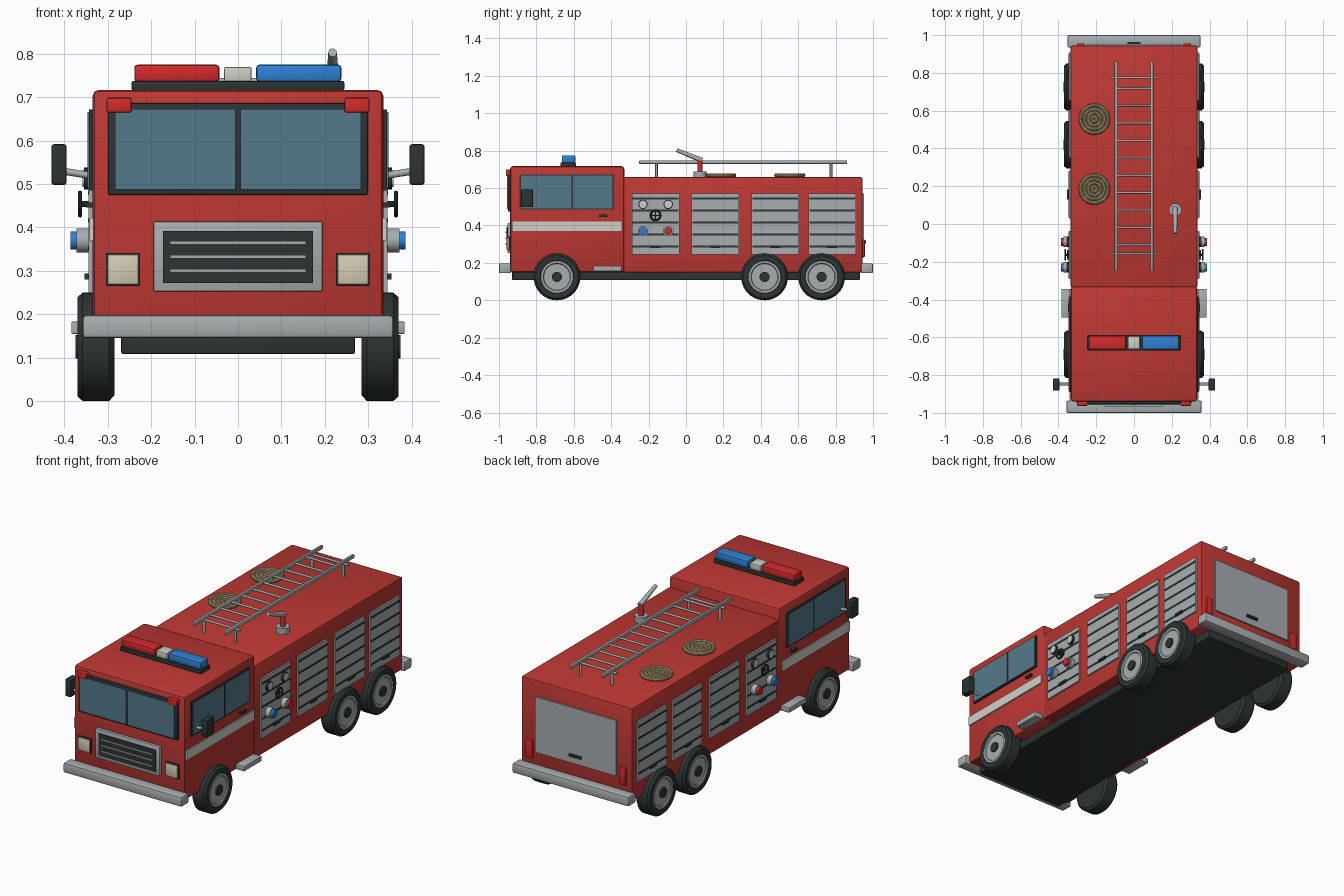
import bpy, bmesh, math
from mathutils import Vector

cube = bpy.data.objects.get("Cube")
if cube:
    bpy.data.objects.remove(cube, do_unlink=True)


def material(name, r, g, b):
    lin = [((c / 255 + 0.055) / 1.055) ** 2.4 for c in (r, g, b)] + [1]
    m = bpy.data.materials.new(name)
    m.use_nodes = True
    m.diffuse_color = lin
    node = next(n for n in m.node_tree.nodes if n.type == 'BSDF_PRINCIPLED')
    node.inputs["Base Color"].default_value = lin
    return m


RED = material("body red", 190, 56, 51)
LAMP = material("lamp red", 212, 42, 44)
BLUE = material("lamp blue", 45, 130, 212)
GREY = material("metal grey", 168, 174, 176)
DARK = material("rubber black", 45, 52, 52)
GLASS = material("window glass", 84, 121, 138)
WHITE = material("stripe white", 208, 208, 200)
CREAM = material("headlight cream", 212, 204, 180)
TAN = material("hose tan", 180, 158, 115)
made = []


def finish(name, bm, mat):
    bmesh.ops.recalc_face_normals(bm, faces=bm.faces)
    me = bpy.data.meshes.new(name)
    bm.to_mesh(me)
    bm.free()
    me.materials.append(mat)
    ob = bpy.data.objects.new(name, me)
    bpy.context.collection.objects.link(ob)
    made.append(ob)
    return ob


def box(name, mat, xs, ys, zs, bevel=0.0):
    """Box from three (low, high) ranges, with optionally rounded edges."""
    bm = bmesh.new()
    bmesh.ops.create_cube(bm, size=1)
    for v in bm.verts:
        v.co = [sum(r) / 2 + c * abs(r[1] - r[0]) for c, r in zip(v.co, (xs, ys, zs))]
    if bevel:
        bmesh.ops.bevel(bm, geom=bm.edges[:], offset=bevel, segments=2,
                        profile=0.5, affect='EDGES')
    return finish(name, bm, mat)


def rod(name, mat, a, b, r, r2=None, sides=20):
    """Cylinder or cone between two points."""
    a, b = Vector(a), Vector(b)
    bm = bmesh.new()
    bmesh.ops.create_cone(bm, cap_ends=True, segments=sides, radius1=r,
                          radius2=r if r2 is None else r2, depth=(b - a).length)
    turn = Vector((0, 0, 1)).rotation_difference(b - a).to_matrix()
    bmesh.ops.rotate(bm, verts=bm.verts, matrix=turn)
    bmesh.ops.translate(bm, verts=bm.verts, vec=(a + b) / 2)
    return finish(name, bm, mat)


def lathe(name, mat, profile, centre, axis, steps=40):
    """Spin (radius, along) points round the x or z axis."""
    bm = bmesh.new()
    pts = [(p, r, 0) if axis == 'X' else (r, 0, p) for r, p in profile]
    vs = [bm.verts.new(p) for p in pts]
    es = [bm.edges.new((vs[i], vs[(i + 1) % len(vs)])) for i in range(len(vs))]
    bmesh.ops.spin(bm, geom=vs + es, cent=(0, 0, 0), angle=math.tau, steps=steps,
                   axis=(1, 0, 0) if axis == 'X' else (0, 0, 1))
    bmesh.ops.remove_doubles(bm, verts=bm.verts, dist=1e-5)
    bmesh.ops.translate(bm, verts=bm.verts, vec=centre)
    return finish(name, bm, mat)


def ring(name, mat, centre, axis, major, minor, steps=36):
    circle = [(major + minor * math.cos(k * math.tau / 10),
               minor * math.sin(k * math.tau / 10)) for k in range(10)]
    return lathe(name, mat, circle, centre, axis, steps)


def span(c, half):
    return (c - half, c + half)


# Main volumes
W = 0.335
box("chassis", DARK, span(0, 0.27), span(0, 0.93), (0.108, 0.16), 0.006)
box("cab", RED, span(0, W), (-0.94, -0.33), (0.15, 0.717), 0.014)
box("rear_body", RED, span(0, W), (-0.335, 0.944), (0.15, 0.658), 0.008)
box("front_bumper", GREY, span(0, 0.358), (-1.0, -0.935), (0.145, 0.198), 0.008)
box("rear_bumper", GREY, span(0, 0.352), (0.935, 1.0), (0.145, 0.198), 0.008)

# Cab front: windscreen, grille
box("windscreen_frame", DARK, span(0, 0.3), (-0.953, -0.93), (0.475, 0.687), 0.004)
for s in (-1, 1):
    box("windscreen_pane", GLASS, span(s * 0.145, 0.139), (-0.957, -0.945), (0.487, 0.673))
    box("marker_light", LAMP, span(s * 0.274, 0.029), (-0.963, -0.93), (0.665, 0.699), 0.005)
    box("headlight_rim", DARK, span(s * 0.265, 0.039), (-0.95, -0.93), (0.265, 0.341))
    box("headlight", CREAM, span(s * 0.265, 0.036), (-0.957, -0.94), (0.268, 0.338), 0.004)
box("grille_frame", GREY, span(0, 0.195), (-0.954, -0.93), (0.252, 0.414), 0.005)
box("grille_inset", DARK, span(0, 0.173), (-0.959, -0.945), (0.272, 0.392))
for z in (0.3, 0.333, 0.365):
    box("grille_bar", GREY, span(0, 0.157), (-0.965, -0.955), span(z, 0.004))

# Light bar
box("light_bar_base", DARK, span(0, 0.245), span(-0.629, 0.042), (0.715, 0.738), 0.004)
box("red_beacon", LAMP, (-0.239, -0.043), span(-0.628, 0.036), (0.736, 0.775), 0.007)
box("white_beacon", WHITE, (-0.032, 0.031), span(-0.628, 0.034), (0.736, 0.77), 0.004)
box("blue_beacon", BLUE, (0.042, 0.238), span(-0.628, 0.036), (0.736, 0.775), 0.007)

# Everything that repeats on both sides
for s in (-1, 1):
    def out(a, b):
        return tuple(sorted((s * a, s * b)))

    # Cab side
    box("side_window_frame", DARK, out(0.325, 0.343), (-0.89, -0.385), (0.485, 0.672))
    for y0, y1 in ((-0.882, -0.613), (-0.604, -0.392)):
        box("side_window", GLASS, out(0.335, 0.347), (y0, y1), (0.491, 0.666))
    box("side_stripe", WHITE, out(0.325, 0.342), (-0.93, -0.345), (0.37, 0.422))
    box("door_handle", DARK, out(0.33, 0.35), (-0.466, -0.422), (0.446, 0.458))
    box("cab_step", GREY, out(0.32, 0.384), (-0.495, -0.343), (0.155, 0.183), 0.003)
    rod("mirror_arm", GREY, (s * 0.33, -0.848, 0.518), (s * 0.405, -0.848, 0.53), 0.008, sides=12)
    box("mirror", DARK, out(0.395, 0.43), span(-0.85, 0.032), (0.498, 0.592), 0.006)

    # Roller shutters with slat gaps
    for i, y in enumerate((-0.163, 0.157, 0.478, 0.781)):
        box("shutter", GREY, out(0.325, 0.344), span(y, 0.127), (0.245, 0.571))
        for k in range(5):
            box("slat_gap", DARK, out(0.34, 0.346), span(y, 0.122), span(0.288 + k * 0.064, 0.005))
        box("shutter_handle", DARK, out(0.34, 0.354), span(y, 0.026), span(0.287, 0.007))

    # Pump panel: gauges, outlets, valve wheel
    for y, cap in ((-0.23, BLUE), (-0.095, LAMP)):
        rod("gauge_rim", DARK, (s * 0.34, y, 0.513), (s * 0.355, y, 0.513), 0.025)
        rod("gauge_face", WHITE, (s * 0.34, y, 0.513), (s * 0.358, y, 0.513), 0.02)
        rod("outlet", GREY, (s * 0.34, y, 0.37), (s * 0.372, y, 0.37), 0.028)
        rod("outlet_cap", cap, (s * 0.36, y, 0.37), (s * 0.386, y, 0.37), 0.021)
    hub = Vector((s * 0.364, -0.163, 0.454))
    ring("valve_wheel", DARK, hub, 'X', 0.026, 0.005, 24)
    rod("valve_stem", DARK, (s * 0.335, -0.163, 0.454), hub, 0.007, sides=10)
    for d in (Vector((0, 0.026, 0)), Vector((0, 0, 0.026))):
        rod("valve_spoke", DARK, hub - d, hub + d, 0.003, sides=8)

    # Wheels
    for y in (-0.69, 0.42, 0.725):
        tyre = [(0, 0.285), (0.112, 0.285), (0.125, 0.297), (0.125, 0.358),
                (0.114, 0.37), (0.088, 0.37), (0.084, 0.362), (0, 0.362)]
        lathe("tyre", DARK, [(r, s * x) for r, x in tyre], (0, y, 0.125), 'X')
        rim = [(0, 0.35), (0.086, 0.35), (0.086, 0.37), (0.074, 0.37), (0.07, 0.365), (0, 0.365)]
        lathe("wheel_rim", GREY, [(r, s * x) for r, x in rim], (0, y, 0.125), 'X')
        rod("wheel_hub", DARK, (s * 0.35, y, 0.125), (s * 0.374, y, 0.125), 0.027)

    # Tail light
    box("tail_light", LAMP, out(0.262, 0.302), (0.935, 0.956), (0.23, 0.325), 0.004)

# Rear door
box("rear_door", GREY, span(0, 0.245), (0.935, 0.953), (0.268, 0.571))
box("rear_door_handle", DARK, span(0, 0.035), (0.945, 0.963), span(0.312, 0.007))

# Roof ladder on its stands
for s in (-1, 1):
    box("ladder_rail", GREY, span(s * 0.095, 0.007), (-0.25, 0.862), (0.73, 0.748), 0.002)
    for y in (-0.158, 0.775):
        rod("ladder_leg", GREY, (s * 0.095, y, 0.65), (s * 0.095, y, 0.735), 0.007, sides=12)
for y in (-0.158, 0.775):
    rod("ladder_crossbar", GREY, (-0.125, y, 0.73), (0.125, y, 0.73), 0.006, sides=12)
for k in range(10):
    y = -0.11 + k * 0.092
    rod("ladder_rung", GREY, (-0.095, y, 0.739), (0.095, y, 0.739), 0.006, sides=12)

# Coiled hoses
for y in (0.185, 0.555):
    for k in range(4):
        ring("hose_coil", TAN, (-0.21, y, 0.669), 'Z', 0.073 - k * 0.02, 0.0105)
    rod("hose_core", TAN, (-0.21, y, 0.65), (-0.21, y, 0.666), 0.07)

# Water cannon
rod("cannon_base", GREY, (0.218, 0.075, 0.65), (0.218, 0.075, 0.69), 0.034)
rod("cannon_post", RED, (0.218, 0.075, 0.68), (0.218, 0.075, 0.752), 0.014)
rod("cannon_barrel", GREY, (0.218, 0.087, 0.748), (0.218, -0.05, 0.803), 0.014, 0.01)

# Smooth the round parts, keep corners sharp
bpy.ops.object.select_all(action='DESELECT')
for ob in made:
    ob.select_set(True)
bpy.context.view_layer.objects.active = made[0]
bpy.ops.object.shade_smooth_by_angle(angle=math.radians(35))
